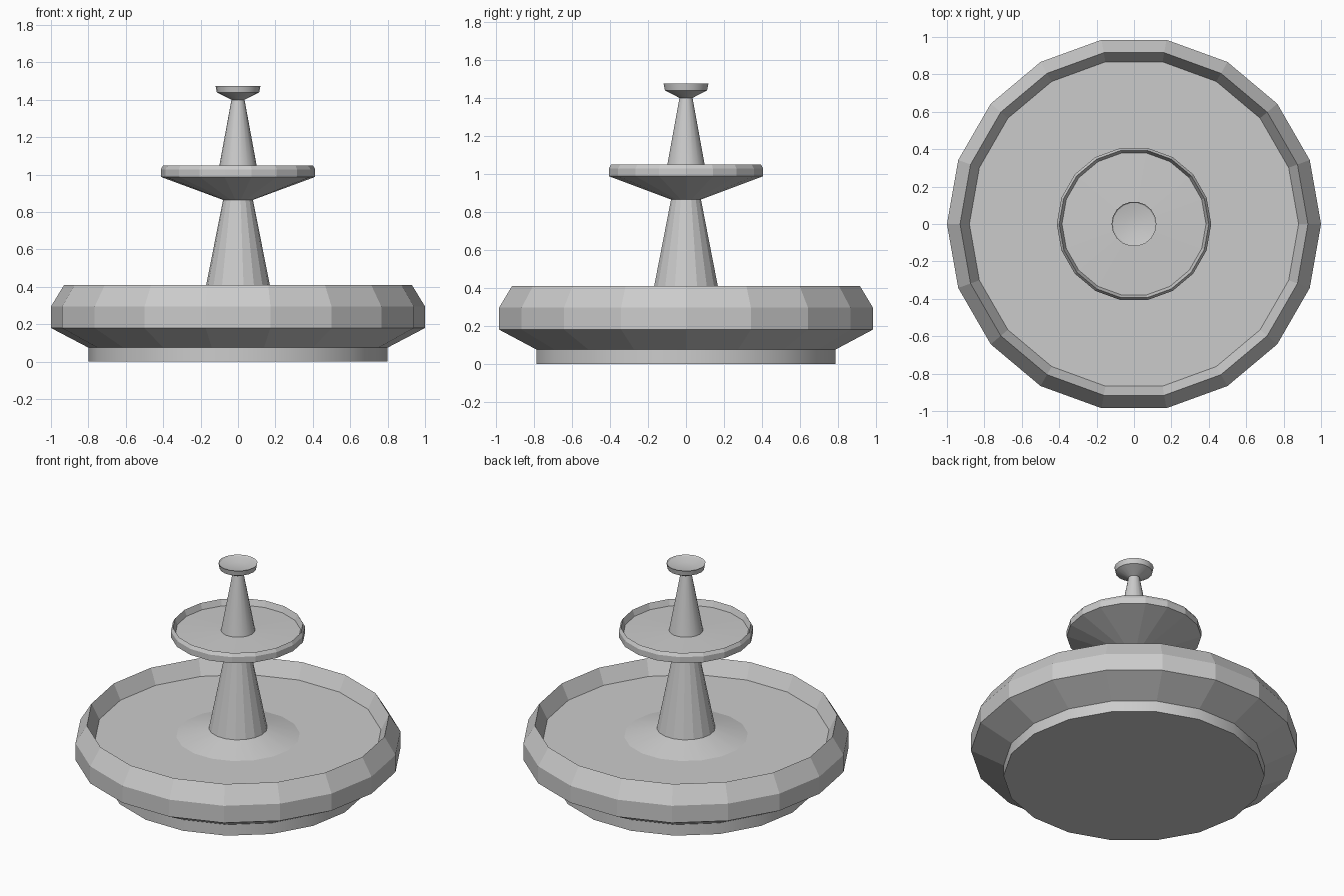
import bpy, bmesh
from math import cos, sin, pi, radians

SIDES = 18

if "Cube" in bpy.data.objects:
    bpy.data.objects.remove(bpy.data.objects["Cube"], do_unlink=True)

stone = bpy.data.materials.new("grey stone")
stone.use_nodes = True
GREY = (0.6, 0.6, 0.6, 1)
stone.diffuse_color = GREY
stone.node_tree.nodes["Principled BSDF"].inputs["Base Color"].default_value = GREY


def lathe(name, profile, smooth_angle=None):
    """Turn a (radius, height) profile, listed underside first, around z."""
    bm = bmesh.new()
    rings = []
    for r, z in profile:
        if r == 0:
            rings.append([bm.verts.new((0, 0, z))] * SIDES)
        else:
            rings.append([bm.verts.new((r * cos(2 * pi * i / SIDES),
                                        r * sin(2 * pi * i / SIDES), z))
                          for i in range(SIDES)])
    for low, high in zip(rings, rings[1:]):
        for i in range(SIDES):
            j = (i + 1) % SIDES
            corners = [low[i], low[j], high[j], high[i]]
            bm.faces.new(list(dict.fromkeys(corners)))
    mesh = bpy.data.meshes.new(name)
    bm.to_mesh(mesh)
    bm.free()
    mesh.materials.append(stone)
    obj = bpy.data.objects.new(name, mesh)
    bpy.context.collection.objects.link(obj)
    if smooth_angle:
        bpy.ops.object.select_all(action="DESELECT")
        obj.select_set(True)
        bpy.context.view_layer.objects.active = obj
        bpy.ops.object.shade_smooth_by_angle(angle=radians(smooth_angle))
    return obj


# Round foot
lathe("foot", [(0, 0), (0.8, 0), (0.8, 0.075)], 30)

# Large basin: flared underside, faceted wall, sloping inside and floor
lathe("basin", [(0.8, 0.075), (1, 0.18), (1, 0.295), (0.93, 0.41),
                (0.88, 0.31), (0.38, 0.31)])

# Low mound in the basin and the tapered column on it
lathe("mound", [(0.38, 0.31), (0.18, 0.36)], 30)
lathe("column", [(0.18, 0.36), (0.08, 0.865)])

# Middle bowl
lathe("middle_bowl", [(0.08, 0.865), (0.413, 0.988), (0.413, 1.028),
                      (0.4, 1.05), (0.385, 1.01), (0.105, 1.02)])

# Tapered spire and small top dish
lathe("spire", [(0.105, 1.02), (0.035, 1.4)], 30)
lathe("top_dish", [(0.035, 1.4), (0.113, 1.44), (0.12, 1.475),
                   (0.113, 1.468), (0.05, 1.455), (0, 1.455)], 30)
